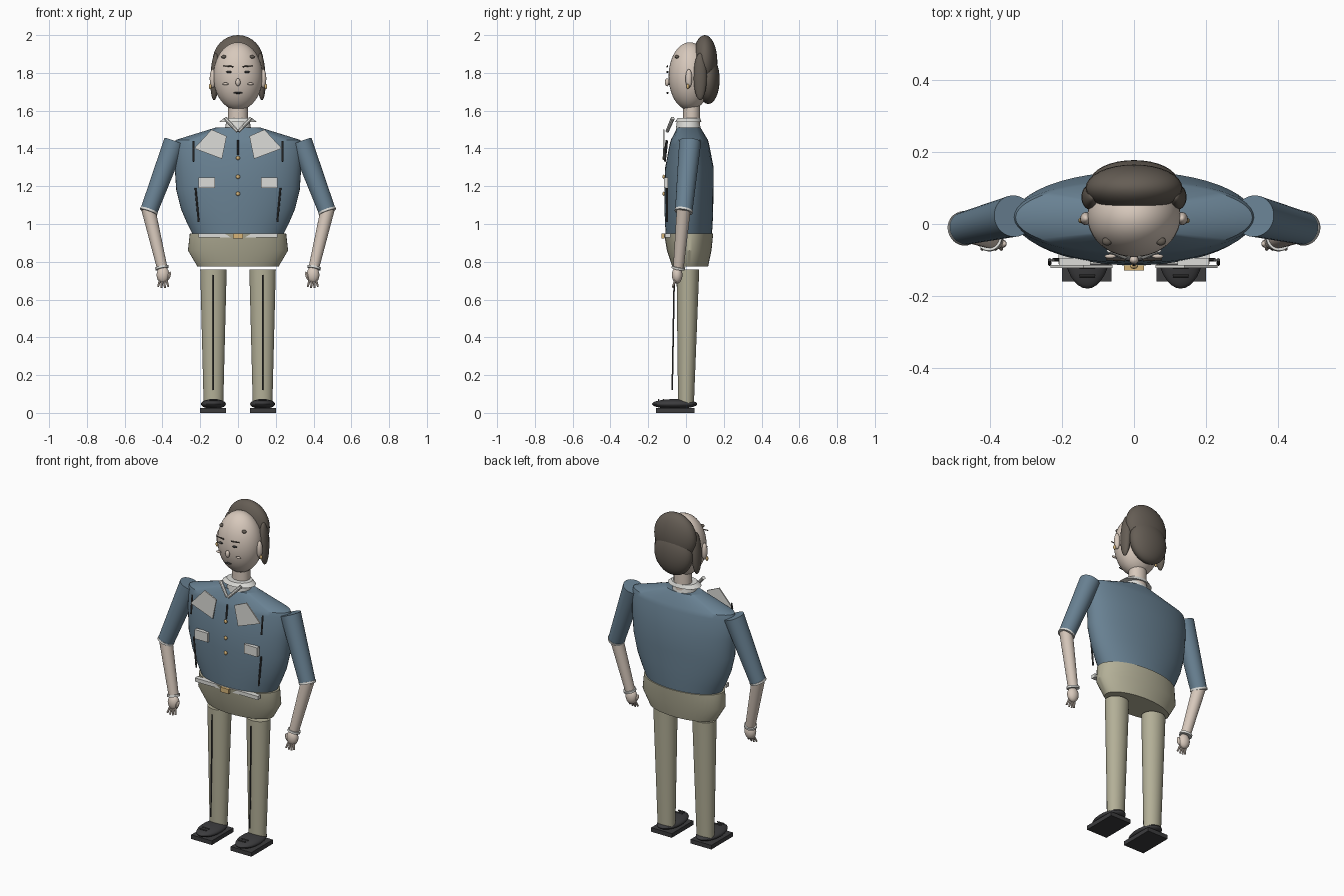
import bpy, bmesh
from math import cos, sin, pi, radians
from mathutils import Vector, Matrix

if "Cube" in bpy.data.objects:
    bpy.data.objects.remove(bpy.data.objects["Cube"])

COLS = dict(blue=(.14, .22, .29), khaki=(.45, .43, .31), skin=(.68, .58, .50), hair=(.13, .11, .09),
            black=(.045, .045, .048), white=(.72, .72, .69), gold=(.68, .46, .19), dark=(.06, .06, .06))
MATS = {}
for n, c in COLS.items():
    MATS[n] = bpy.data.materials.new(n)
    MATS[n].diffuse_color = (*c, 1)


def finish(name, bm, col):
    bmesh.ops.recalc_face_normals(bm, faces=bm.faces)
    me = bpy.data.meshes.new(name)
    bm.to_mesh(me)
    bm.free()
    me.materials.append(MATS[col])
    ob = bpy.data.objects.new(name, me)
    bpy.context.collection.objects.link(ob)
    return ob


def ball(name, c, r, col, tilt=0, seg=32):
    bm = bmesh.new()
    bmesh.ops.create_uvsphere(bm, u_segments=seg, v_segments=seg // 2, radius=1)
    bm.transform(Matrix.Translation(c) @ Matrix.Rotation(tilt, 4, 'Y') @ Matrix.Diagonal((*r, 1)))
    return finish(name, bm, col)


def box(name, c, size, col):
    bm = bmesh.new()
    bmesh.ops.create_cube(bm, size=1)
    bm.transform(Matrix.Translation(c) @ Matrix.Diagonal((*size, 1)))
    return finish(name, bm, col)


def rod(name, a, b, r1, r2, col, seg=24):
    a, b = Vector(a), Vector(b)
    bm = bmesh.new()
    bmesh.ops.create_cone(bm, cap_ends=True, segments=seg, radius1=r1, radius2=r2, depth=(b - a).length)
    rot = (b - a).to_track_quat('Z', 'Y').to_matrix().to_4x4()
    bm.transform(Matrix.Translation((a + b) / 2) @ rot)
    return finish(name, bm, col)


def loft(name, rings, col, cx=0, seg=48):
    """Stack of ellipses: (z, radius x, radius y, centre y)."""
    bm = bmesh.new()
    loops = [[bm.verts.new((cx + rx * cos(2 * pi * i / seg), cy + ry * sin(2 * pi * i / seg), z))
              for i in range(seg)] for z, rx, ry, cy in rings]
    for lo, hi in zip(loops, loops[1:]):
        for i in range(seg):
            j = (i + 1) % seg
            bm.faces.new((lo[i], lo[j], hi[j], hi[i]))
    bm.faces.new(loops[0])
    bm.faces.new(loops[-1])
    return finish(name, bm, col)


def plate(name, pts, y, t, col):
    bm = bmesh.new()
    f = bm.faces.new([bm.verts.new((x, y, z)) for x, z in pts])
    ext = bmesh.ops.extrude_face_region(bm, geom=[f])['geom']
    bmesh.ops.translate(bm, vec=(0, t, 0), verts=[v for v in ext if isinstance(v, bmesh.types.BMVert)])
    return finish(name, bm, col)


# trunk
loft("jacket", [(.94, .238, .122, .015), (1.0, .268, .126, .015), (1.08, .302, .129, .015), (1.18, .327, .13, .015),
                (1.3, .335, .128, .018), (1.42, .34, .105, .018), (1.445, .33, .098, .018), (1.51, .12, .062, .015)], "blue")
loft("hips", [(.775, .215, .095, .022), (.86, .265, .118, .017), (.95, .255, .13, .014)], "khaki")
box("belt", (0, -.097, .94), (.42, .028, .022), "white")
box("buckle", (0, -.122, .937), (.055, .014, .028), "gold")

# neck and collar
loft("neck", [(1.5, .052, .045, .03), (1.64, .052, .045, .03)], "skin")
loft("collar_base", [(1.5, .07, .066, .012), (1.545, .062, .06, .012)], "white")
loft("collar_ring", [(1.54, .1, .07, .012), (1.56, .075, .06, .015)], "white")

# head and hair
ball("head", (0, .02, 1.782), (.13, .112, .18), "skin", seg=40)
ball("hair_top", (0, .1, 1.86), (.135, .066, .14), "hair")
ball("hair_back", (0, .118, 1.765), (.122, .06, .13), "hair")
ball("nose", (0, -.1, 1.75), (.013, .012, .021), "skin", seg=16)
ball("upper_lip", (0, -.098, 1.694), (.026, .006, .005), "dark", seg=16)

# buttons and placket
for z in (1.35, 1.25, 1.16):
    ball("button", (0, -.118, z), (.011, .007, .011), "gold", seg=16)
rod("placket", (0, -.113, 1.365), (0, -.103, 1.445), .005, .005, "dark", 8)

for s in (-1, 1):
    # face details and side hair
    ball("side_hair", (s * .122, .075, 1.78), (.024, .035, .125), "hair", -s * .04)
    ball("ear", (s * .134, .015, 1.77), (.016, .018, .05), "skin", seg=20)
    ball("earring", (s * .147, .01, 1.728), (.008, .008, .014), "gold", seg=12)
    rod("eyebrow", (s * .025, -.1, 1.833), (s * .078, -.098, 1.838), .004, .003, "hair", 8)
    ball("eye", (s * .048, -.098, 1.805), (.015, .006, .006), "dark", seg=16)
    ball("cheek_mark", (s * .066, -.09, 1.742), (.016, .006, .007), "skin", seg=16)
    ball("temple_curl", (s * .075, -.048, 1.885), (.014, .012, .009), "hair", seg=16)

    # collar strips, lapels, pockets, seams
    rod("collar_strip", (s * .068, -.07, 1.56), (s * .003, -.1, 1.49), .011, .009, "white", 8)
    plate("lapel", [(s * .14, 1.5), (s * .06, 1.465), (s * .085, 1.345), (s * .232, 1.40)], -.122, .008, "white")
    box("pocket", (s * .165, -.106, 1.218), (.088, .022, .055), "white")
    rod("chest_seam", (s * .235, -.1, 1.44), (s * .235, -.112, 1.33), .005, .005, "dark", 8)
    rod("side_seam", (s * .225, -.1, 1.19), (s * .208, -.1, 1.01), .005, .005, "dark", 8)

    # arm
    elbow, wrist = (s * .472, -.012, 1.068), (s * .402, -.04, .77)
    rod("sleeve", (s * .335, .022, 1.435), elbow, .058, .046, "blue", 32)
    rod("sleeve_cuff", (s * .470, -.011, 1.074), (s * .474, -.013, 1.063), .048, .048, "white", 32)
    rod("forearm", (s * .475, -.012, 1.08), wrist, .037, .028, "skin", 32)
    rod("wristband", (s * .404, -.039, .775), (s * .4015, -.041, .763), .036, .036, "white")
    ball("hand", (s * .397, -.047, .73), (.034, .028, .045), "skin", seg=24)
    for k in range(4):
        d = (k - 1.5)
        rod("finger", (s * .396 + d * .011, -.055, .705), (s * .396 + d * .018, -.07, .668 - .006 * (abs(d) < 1)),
            .007, .005, "skin", 10)
    ball("thumb", (s * .366, -.055, .725), (.009, .012, .024), "skin", s * -.3, 12)

    # leg and shoe
    loft("trouser_leg", [(.05, .052, .042, 0), (.76, .07, .06, .01)], "khaki", cx=s * .13, seg=32)
    rod("trouser_crease", (s * .13, -.073, .12), (s * .13, -.062, .73), .004, .004, "dark", 8)
    ball("shoe", (s * .13, -.06, .047), (.066, .12, .026), "black")
    box("sole", (s * .132, -.057, .0125), (.138, .205, .025), "black")
    for y in (-.12, -.145):
        rod("lace", (s * .13 - .022, y, .07), (s * .13 + .022, y, .07), .004, .004, "dark", 8)

bpy.ops.object.select_all(action='SELECT')
bpy.context.view_layer.objects.active = bpy.data.objects["jacket"]
bpy.ops.object.shade_smooth_by_angle(angle=radians(35))

for m in bpy.data.materials:
    if m.users and not m.is_grease_pencil:
        m.use_nodes = True
        m.node_tree.nodes["Principled BSDF"].inputs["Base Color"].default_value = m.diffuse_color
